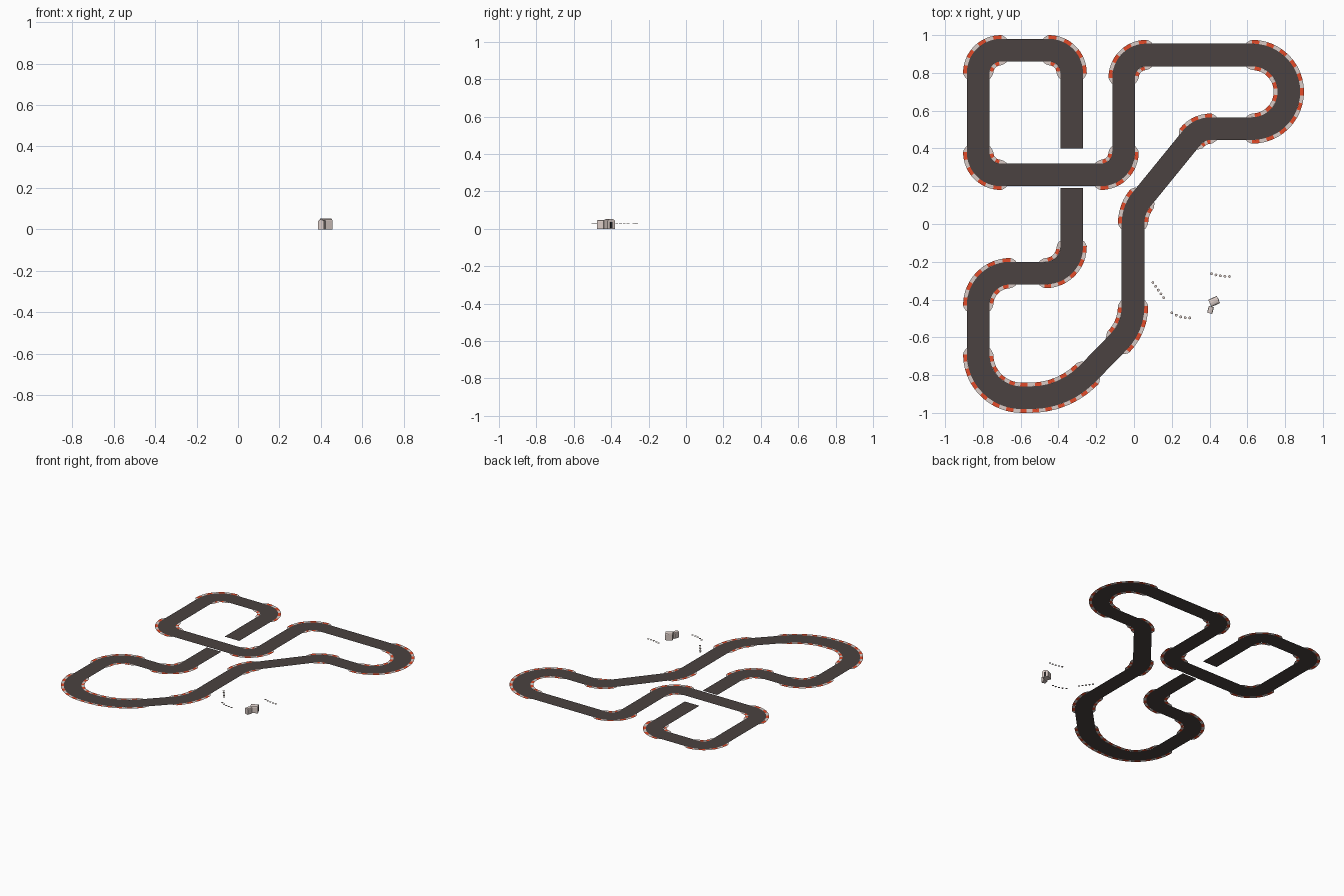
import bpy, bmesh, math
from mathutils import Vector, Matrix

if "Cube" in bpy.data.objects:
    bpy.data.objects.remove(bpy.data.objects["Cube"])

def mat(name, rgb):
    m = bpy.data.materials.new(name)
    m.diffuse_color = (*rgb, 1)
    m.use_nodes = True
    m.node_tree.nodes["Principled BSDF"].inputs["Base Color"].default_value = m.diffuse_color
    return m

ASPHALT = mat("dark asphalt", (0.07, 0.055, 0.052))
RED = mat("kerb red", (0.78, 0.07, 0.022))
PALE = mat("pale stone", (0.70, 0.60, 0.565))
BLACK = mat("dark opening", (0.02, 0.018, 0.018))

Z = 0.032      # level of the flat circuit
HALF = 0.06    # half road width
KERB = 0.02    # kerb width
LEAD = 0.03    # kerb run-in before and after a bend

def finish(name, bm, mats):
    me = bpy.data.meshes.new(name)
    bm.to_mesh(me)
    bm.free()
    for m in mats:
        me.materials.append(m)
    ob = bpy.data.objects.new(name, me)
    bpy.context.collection.objects.link(ob)
    return ob

# Circuit centre line: corner x, y, fillet radius (open where it dives under itself)
corners = [(-0.33, 0.40, 0), (-0.33, 0.92, 0.12), (-0.825, 0.92, 0.12),
           (-0.825, 0.26, 0.12), (-0.055, 0.26, 0.12), (-0.055, 0.895, 0.12),
           (0.82, 0.895, 0.1949), (0.82, 0.505, 0.1949), (0.345, 0.505, 0.13),
           (-0.005, 0.075, 0.20), (-0.005, -0.545, 0.27), (-0.37, -0.92, 0.42),
           (-0.825, -0.92, 0.23), (-0.825, -0.26, 0.17), (-0.33, -0.26, 0.14),
           (-0.33, 0.19, 0)]

path, bends = [], []          # path: (point, direction); bends: first and last index, side
for i, (x, y, r) in enumerate(corners):
    p = Vector((x, y))
    if r == 0:
        q = Vector(corners[1 if i == 0 else i - 1][:2])
        path.append((p, (q - p).normalized() if i == 0 else (p - q).normalized()))
        continue
    d0 = (p - Vector(corners[i - 1][:2])).normalized()
    d1 = (Vector(corners[i + 1][:2]) - p).normalized()
    turn = math.atan2(d0.x * d1.y - d0.y * d1.x, d0.dot(d1))
    side = 1 if turn > 0 else -1
    start = p - d0 * r * math.tan(abs(turn) / 2)
    centre = start + Vector((-d0.y, d0.x)) * r * side
    n = max(6, round(abs(turn) / math.radians(7.5)))
    first = len(path)
    for k in range(n + 1):
        rot = Matrix.Rotation(turn * k / n, 2)
        path.append((centre + rot @ (start - centre), rot @ d0))
    # Neighbouring bends that nearly touch share one kerb
    if bends and bends[-1][2] == side and (path[first][0] - path[first - 1][0]).length < 0.1:
        bends[-1] = (bends[-1][0], len(path) - 1, side)
    else:
        bends.append((first, len(path) - 1, side))

# Distance along the centre line
dist = [0.0]
for (a, _), (b, _) in zip(path, path[1:]):
    dist.append(dist[-1] + (b - a).length)

def at(s, offset):
    """Point at distance s along the road, moved sideways by offset (left positive)."""
    j = 0
    while j < len(path) - 2 and dist[j + 1] < s:
        j += 1
    t = (s - dist[j]) / max(dist[j + 1] - dist[j], 1e-6)
    p = path[j][0].lerp(path[j + 1][0], t)
    d = path[j][1].lerp(path[j + 1][1], t).normalized()
    return Vector((p.x - d.y * offset, p.y + d.x * offset, Z))

# Road ribbon
bm = bmesh.new()
rows = []
for p, d in path:
    rows.append([bm.verts.new((p.x - d.y * o, p.y + d.x * o, Z)) for o in (HALF, -HALF)])
for a, b in zip(rows, rows[1:]):
    if (a[0].co - b[0].co).length > 1e-4:
        bm.faces.new((a[0], a[1], b[1], b[0]))
finish("road", bm, [ASPHALT])

# Striped kerbs on both sides of every bend, tapering at the ends
bm = bmesh.new()
for first, last, side in bends:
    s0, s1 = dist[first] - LEAD, dist[last] + LEAD
    for lr in (1, -1):
        pts = [at(s0 + (s1 - s0) * k / 60, lr * HALF) for k in range(61)]
        length = sum((b - a).length for a, b in zip(pts, pts[1:]))
        blocks = max(5, round(length / 0.037)) // 2 * 2 + 1
        sub = 3
        steps = blocks * sub
        prev = None
        for k in range(steps + 1):
            s = s0 + (s1 - s0) * k / steps
            w = KERB * min(1, 0.2 + min(s - s0, s1 - s) / LEAD)
            cur = [bm.verts.new(at(s, lr * o)) for o in (HALF, HALF + w)]
            if prev:
                loop = (prev[0], cur[0], cur[1], prev[1])
                f = bm.faces.new(loop if lr > 0 else loop[::-1])
                f.material_index = ((k - 1) // sub) % 2
            prev = cur
finish("kerbs", bm, [PALE, RED])

# Rows of small tyre markers beside the track
bm = bmesh.new()
for (ax, ay), (bx, by), sag in [((0.10, -0.31), (0.157, -0.39), 0.0),
                                ((0.20, -0.47), (0.295, -0.497), 0.008),
                                ((0.41, -0.263), (0.505, -0.278), 0.004)]:
    for k in range(5):
        t = k / 4
        loc = Vector((ax + (bx - ax) * t, ay + (by - ay) * t - sag * 4 * t * (1 - t), 0.031))
        bmesh.ops.create_cone(bm, cap_ends=True, segments=8, radius1=0.0075, radius2=0.0075,
                              depth=0.002, matrix=Matrix.Translation(loc))
finish("tyre_markers", bm, [PALE])

# Round-topped huts
def hut(name, x, y, length, width, height, angle):
    bm = bmesh.new()
    h = width / 2
    spring = height - h * 0.5
    prof = [(-h, 0), (h, 0)] + [(h * math.cos(a), spring + h * 0.5 * math.sin(a))
                                for a in (math.pi * k / 6 for k in range(7))]
    f = bm.faces.new([bm.verts.new((-length / 2, py, pz)) for py, pz in prof])
    ext = bmesh.ops.extrude_face_region(bm, geom=[f])
    bmesh.ops.translate(bm, vec=(length, 0, 0),
                        verts=[v for v in ext["geom"] if isinstance(v, bmesh.types.BMVert)])
    bmesh.ops.recalc_face_normals(bm, faces=bm.faces)
    ob = finish(name, bm, [PALE])
    ob.location = (x, y, 0)
    ob.rotation_euler.z = math.radians(angle)
    return ob

main = hut("main_hut", 0.424, -0.410, 0.050, 0.042, 0.053, 25)
hut("side_hut", 0.405, -0.455, 0.036, 0.028, 0.047, 75)

# Dark doorway plate on the main hut
bm = bmesh.new()
bmesh.ops.create_cube(bm, size=1, matrix=Matrix.Translation((0.0255, 0, 0.021))
                      @ Matrix.Diagonal((0.002, 0.013, 0.034, 1)))
door = finish("hut_doorway", bm, [BLACK])
door.location = main.location
door.rotation_euler = main.rotation_euler
